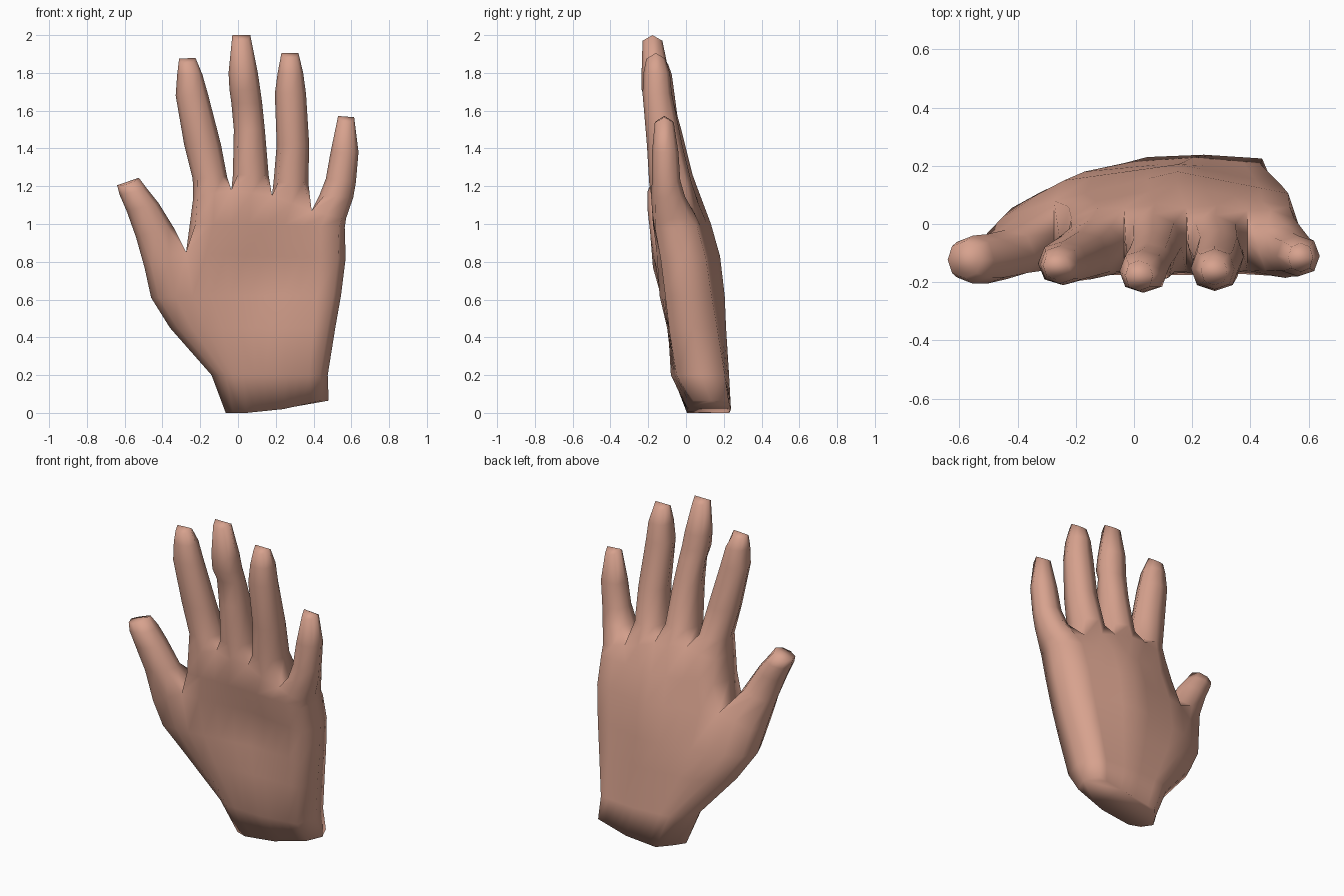
import bpy
import bmesh
from mathutils import Vector

cube = bpy.data.objects.get("Cube")
if cube:
    bpy.data.objects.remove(cube, do_unlink=True)

skin_mat = bpy.data.materials.new("skin_pink")
skin_mat.use_nodes = True
colour = (0.68, 0.36, 0.27, 1)
skin_mat.diffuse_color = colour
skin_mat.node_tree.nodes["Principled BSDF"].inputs["Base Color"].default_value = colour

bm = bmesh.new()


# A section holds front and back vertex rows plus one vertex at each side;
# columns says which vertex column each station sits on
def section(stations, columns, side=0.04, bulge=0.0):
    front, back = [], []
    for i in range(columns[-1] + 1):
        k = max(n for n, c in enumerate(columns[:-1]) if c <= i)
        t = (i - columns[k]) / (columns[k + 1] - columns[k])
        x, z, yf, yb = (p + (q - p) * t for p, q in zip(stations[k], stations[k + 1]))
        out = bulge if i % 2 else 0
        front.append(bm.verts.new((x, yf - out, z)))
        back.append(bm.verts.new((x, yb + out, z)))
    left = bm.verts.new((front[0].co + back[0].co) / 2 - Vector((side, 0, 0)))
    right = bm.verts.new((front[-1].co + back[-1].co) / 2 + Vector((side, 0, 0)))
    return front, right, back, left


def loop(sec):
    front, right, back, left = sec
    return front + [right] + back[::-1] + [left]


def bridge(a, b):
    la, lb = loop(a), loop(b)
    for i in range(len(la)):
        j = (i + 1) % len(la)
        bm.faces.new((la[i], la[j], lb[j], lb[i]))


# Divide a section into branches that share a web vertex between neighbours
def split(sec, cuts):
    front, right, back, left = sec
    webs = [left]
    for c in cuts[1:-1]:
        webs.append(bm.verts.new((front[c].co + back[c].co) / 2))
    webs.append(right)
    return [(front[a:b + 1], webs[i + 1], back[a:b + 1], webs[i])
            for i, (a, b) in enumerate(zip(cuts, cuts[1:]))]


# Rounded eight-sided digit ring between a left and right edge point
def digit_ring(xl, zl, xr, zr, yf, yb, droop):
    a, b = Vector((xl, 0, zl)), Vector((xr, 0, zr))
    mid, depth = (yf + yb) / 2, (yb - yf) / 2

    def vert(t, d):
        p = a.lerp(b, t)
        return bm.verts.new((p.x, mid + d * depth, p.z - droop * abs(d)))
    steps = ((0.13, 0.74), (0.5, 1), (0.87, 0.74))
    return ([vert(t, -d) for t, d in steps], vert(1, 0),
            [vert(t, d) for t, d in steps], vert(0, 0))


# A digit ends in a ridge, its tip sloping down to the front and back
def digit(base, rings, droop=0.03):
    for r in rings:
        ring = digit_ring(*r, droop=droop if r is rings[-1] else 0)
        bridge(base, ring)
        base = ring
    front, right, back, left = base
    bm.faces.new([left] + front + [right])
    bm.faces.new([right] + back[::-1] + [left])


# Wrist and lower palm: stations run thumb edge, thumb web, middle, outer edge
lower = [
    [(-.025, 0, .03, .15), (.045, 0, .005, .23), (.24, .02, .01, .238), (.44, .065, .04, .225)],
    [(-.1, .2, -.03, .16), (-.03, .2, -.07, .21), (.2, .2, -.08, .228), (.435, .2, -.05, .205)],
    [(-.32, .45, -.07, .11), (-.17, .45, -.1, .18), (.17, .45, -.095, .212), (.475, .45, -.09, .165)],
    [(-.42, .61, -.13, .055), (-.24, .62, -.14, .15), (.15, .62, -.09, .205), (.505, .62, -.11, .135)],
    [(-.455, .77, -.175, .02), (-.275, .85, -.155, .08), (.15, .83, -.09, .18), (.53, .82, -.135, .105)],
]
wrist = previous = section(lower[0], (0, 2, 6, 10))
for row in lower[1:]:
    current = section(row, (0, 2, 6, 10))
    bridge(previous, current)
    previous = current
bm.faces.new(loop(wrist))
thumb, palm = split(previous, (0, 2, 10))

# Upper palm and knuckles
pad = section([(-.225, 1, -.175, .06), (.15, 1, -.175, .132), (.535, .98, -.165, .06)],
              (0, 4, 8), 0.03)
bridge(palm, pad)
knuckles = section([(-.215, 1.14, -.175, .02), (-.035, 1.18, -.165, .055), (.18, 1.15, -.165, .055),
                    (.39, 1.07, -.16, .045), (.55, 1.03, -.165, .02)],
                   (0, 2, 4, 6, 8), 0.022, 0.015)
bridge(pad, knuckles)
index, middle, ring_finger, little = split(knuckles, (0, 2, 4, 6, 8))

# Thumb
digit(thumb, [
    (-.54, .93, -.34, .98, -.19, -.02),
    (-.59, 1.07, -.42, 1.11, -.205, -.035),
    (-.627, 1.155, -.48, 1.185, -.205, -.04),
    (-.64, 1.205, -.525, 1.245, -.185, -.06)], 0.012)

# Fingers
digit(index, [
    (-.24, 1.24, -.058, 1.25, -.19, .015),
    (-.285, 1.42, -.09, 1.42, -.195, -.025),
    (-.33, 1.68, -.157, 1.68, -.21, -.06),
    (-.322, 1.79, -.188, 1.79, -.205, -.075),
    (-.312, 1.875, -.225, 1.88, -.19, -.095)])
digit(middle, [
    (-.027, 1.26, .162, 1.26, -.195, .035),
    (-.022, 1.5, .142, 1.5, -.207, -.025),
    (-.035, 1.64, .128, 1.64, -.203, -.065),
    (-.045, 1.71, .118, 1.71, -.235, -.078),
    (-.05, 1.8, .105, 1.8, -.235, -.09),
    (-.03, 2, .065, 2, -.23, -.125)])
digit(ring_finger, [
    (.188, 1.22, .372, 1.22, -.195, .03),
    (.205, 1.42, .377, 1.42, -.207, -.02),
    (.195, 1.69, .36, 1.69, -.23, -.075),
    (.21, 1.8, .345, 1.8, -.225, -.085),
    (.23, 1.905, .32, 1.905, -.21, -.11)])
digit(little, [
    (.43, 1.15, .61, 1.14, -.185, -.005),
    (.465, 1.24, .624, 1.22, -.18, -.03),
    (.49, 1.38, .638, 1.38, -.18, -.04),
    (.53, 1.572, .615, 1.565, -.165, -.065)])

bmesh.ops.recalc_face_normals(bm, faces=bm.faces)
mesh = bpy.data.meshes.new("hand")
bm.to_mesh(mesh)
bm.free()
mesh.materials.append(skin_mat)
hand = bpy.data.objects.new("hand", mesh)
bpy.context.collection.objects.link(hand)

# Soft skin all over, creased only at the tightest folds
bpy.ops.object.select_all(action="DESELECT")
hand.select_set(True)
bpy.context.view_layer.objects.active = hand
bpy.ops.object.shade_smooth_by_angle(angle=1.9)
